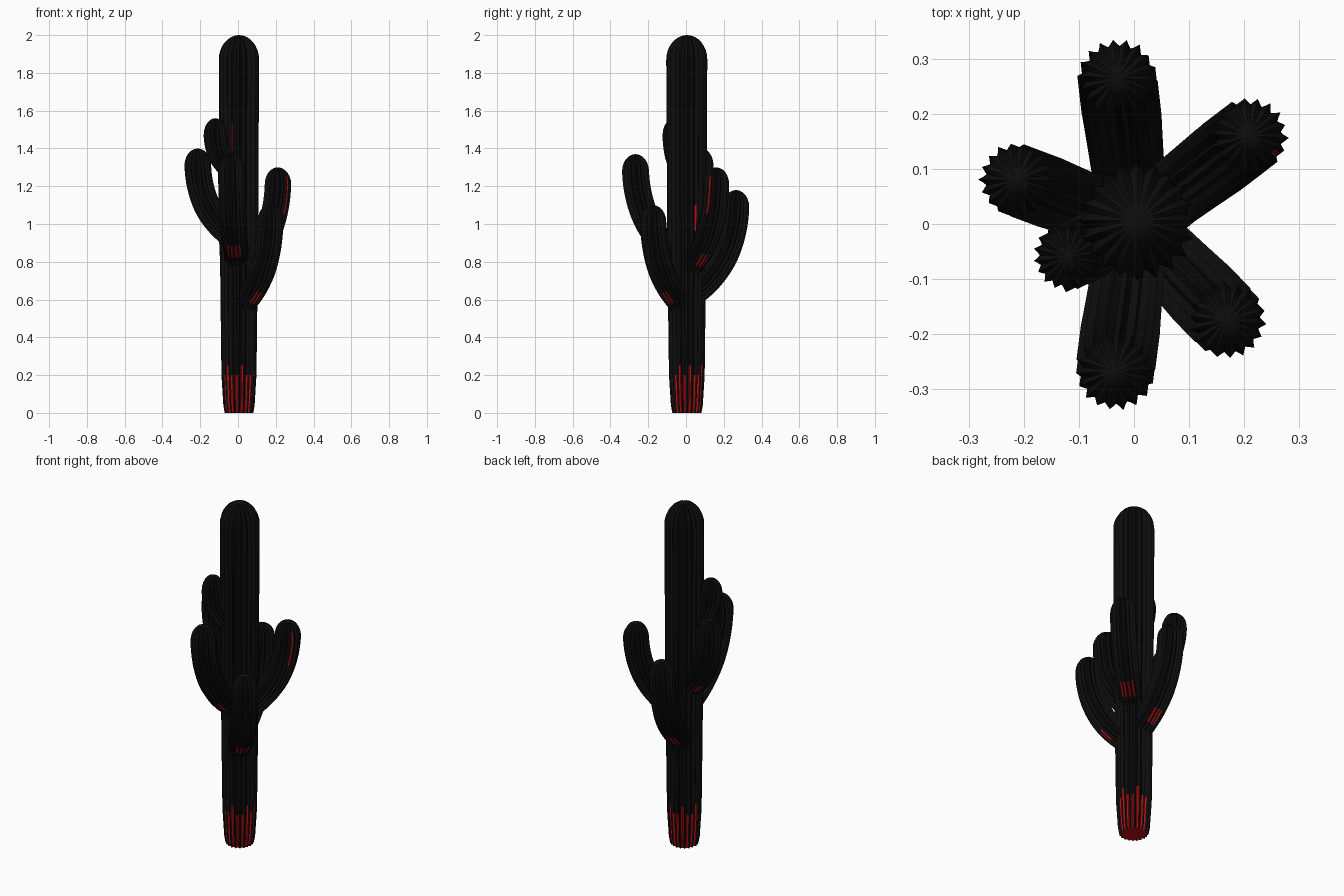
import bpy
import bmesh
import math
import random
from mathutils import Vector
from mathutils.geometry import interpolate_bezier

random.seed(4)
cube = bpy.data.objects.get("Cube")
if cube:
    bpy.data.objects.remove(cube)


def material(name, colour):
    mat = bpy.data.materials.new(name)
    mat.use_nodes = True
    mat.diffuse_color = colour
    bsdf = mat.node_tree.nodes["Principled BSDF"]
    bsdf.inputs["Base Color"].default_value = colour
    bsdf.inputs["Roughness"].default_value = 0.9
    return mat


SKIN = material("black_skin", (0.004, 0.004, 0.004, 1))
RED = material("red_groove", (0.5, 0.004, 0.004, 1))


def ribbed_tube(name, path, radii, side, ribs, depth, is_red):
    """Sweep a star-shaped section along a path lying in one vertical plane."""
    bm = bmesh.new()
    count = ribs * 4
    jitter = [random.uniform(0.97, 1.04) for _ in range(ribs)]
    shape = (1, 1 - depth * 0.6, 1 - depth, 1 - depth * 0.6)
    rings = []
    for i, (p, r) in enumerate(zip(path, radii)):
        tangent = (path[min(i + 1, len(path) - 1)] - path[max(i - 1, 0)]).normalized()
        out = side.cross(tangent)
        ring = []
        for k in range(count):
            a = math.tau * k / count
            rad = r * shape[k % 4] * (jitter[k // 4] if k % 4 == 0 else 1)
            ring.append(bm.verts.new(p + (out * math.cos(a) + side * math.sin(a)) * rad))
        rings.append(ring)
    for i in range(len(rings) - 1):
        for k in range(count):
            n = (k + 1) % count
            face = bm.faces.new((rings[i][k], rings[i][n], rings[i + 1][n], rings[i + 1][k]))
            angle = (360 * (k + 0.5) / count + 180) % 360 - 180
            z = face.calc_center_median().z
            groove = k % 4 in (1, 2)
            face.material_index = int(groove and is_red(angle, z, i / len(rings), k // 4))
    # Close both ends
    tip = bm.verts.new(path[-1])
    for k in range(count):
        bm.faces.new((rings[-1][k], rings[-1][(k + 1) % count], tip))
    bm.faces.new(rings[0][::-1]).material_index = 1
    mesh = bpy.data.meshes.new(name)
    bm.to_mesh(mesh)
    bm.free()
    mesh.materials.append(SKIN)
    mesh.materials.append(RED)
    obj = bpy.data.objects.new(name, mesh)
    bpy.context.collection.objects.link(obj)
    bpy.ops.object.select_all(action="DESELECT")
    obj.select_set(True)
    bpy.context.view_layer.objects.active = obj
    bpy.ops.object.shade_smooth_by_angle(angle=math.radians(30))


def dome(steps, height):
    """Quarter-circle offsets: (height, radius factor)."""
    for j in range(1, steps + 1):
        a = math.pi / 2 * j / steps
        yield height * math.sin(a), max(math.cos(a), 0.02)


# Trunk: slightly flaring column with a round top
profile = [(0, 0.076), (0.04, 0.083), (0.2, 0.093), (0.6, 0.098), (1.1, 0.103), (1.87, 0.107)]
path, radii = [], []
for (z0, r0), (z1, r1) in zip(profile, profile[1:]):
    steps = math.ceil((z1 - z0) / 0.05)
    for j in range(steps):
        path.append(Vector((0.006, 0.006, z0 + (z1 - z0) * j / steps)))
        radii.append(r0 + (r1 - r0) * j / steps)
path.append(Vector((0.006, 0.006, 1.87)))
radii.append(0.107)
for h, f in dome(8, 0.13):
    path.append(Vector((0.006, 0.006, 1.87 + h)))
    radii.append(0.107 * f)

STREAKS = [(-110, 1.37, 1.51), (25, 0.98, 1.1), (40, 0.98, 1.1)]


def trunk_red(angle, z, t, rib):
    if z < (0.27 if rib % 3 == 0 else 0.19):
        return True
    return any(abs(angle - a) < 6 and lo < z < hi for a, lo, hi in STREAKS)


ribbed_tube("trunk", path, radii, Vector((0, 1, 0)), 20, 0.16, trunk_red)


# Arms: tip x, tip y, root height, top height, thickness
ARMS = {
    "back_arm": (-0.03, 0.265, 0.61, 1.18, 0.071),
    "back_left_arm": (0.21, 0.16, 0.76, 1.30, 0.069),
    "front_left_arm": (0.17, -0.175, 0.56, 1.10, 0.070),
    "front_arm": (-0.035, -0.268, 0.80, 1.37, 0.071),
    "right_arm": (-0.213, 0.08, 0.92, 1.40, 0.068),
    "upper_right_arm": (-0.12, -0.06, 1.27, 1.56, 0.062),
}
for name, (x, y, root, top, r) in ARMS.items():
    reach = math.hypot(x, y)
    out = Vector((x / reach, y / reach, 0))
    side = Vector((-out.y, out.x, 0))
    up = Vector((0, 0, 1))
    rise = top - 0.09 - root
    path = interpolate_bezier(
        out * 0.03 + up * (root + 0.01), out * reach * 0.62 + up * (root + rise * 0.22),
        out * reach * 0.97 + up * (root + rise * 0.55), out * reach + up * (top - 0.09), 20)
    radii = [r * (0.88 + 0.12 * min(1, i / 10)) for i in range(20)]
    for h, f in dome(6, 0.09):
        path.append(out * reach + up * (top - 0.09 + h))
        radii.append(r * f)

    def arm_red(angle, z, t, rib, name=name):
        if name == "back_left_arm" and abs(angle + 65) < 12 and 1.06 < z < 1.26:
            return True
        return abs(angle) < 35 and 0.08 < t < 0.2

    ribbed_tube(name, path, radii, side, 18, 0.17, arm_red)
